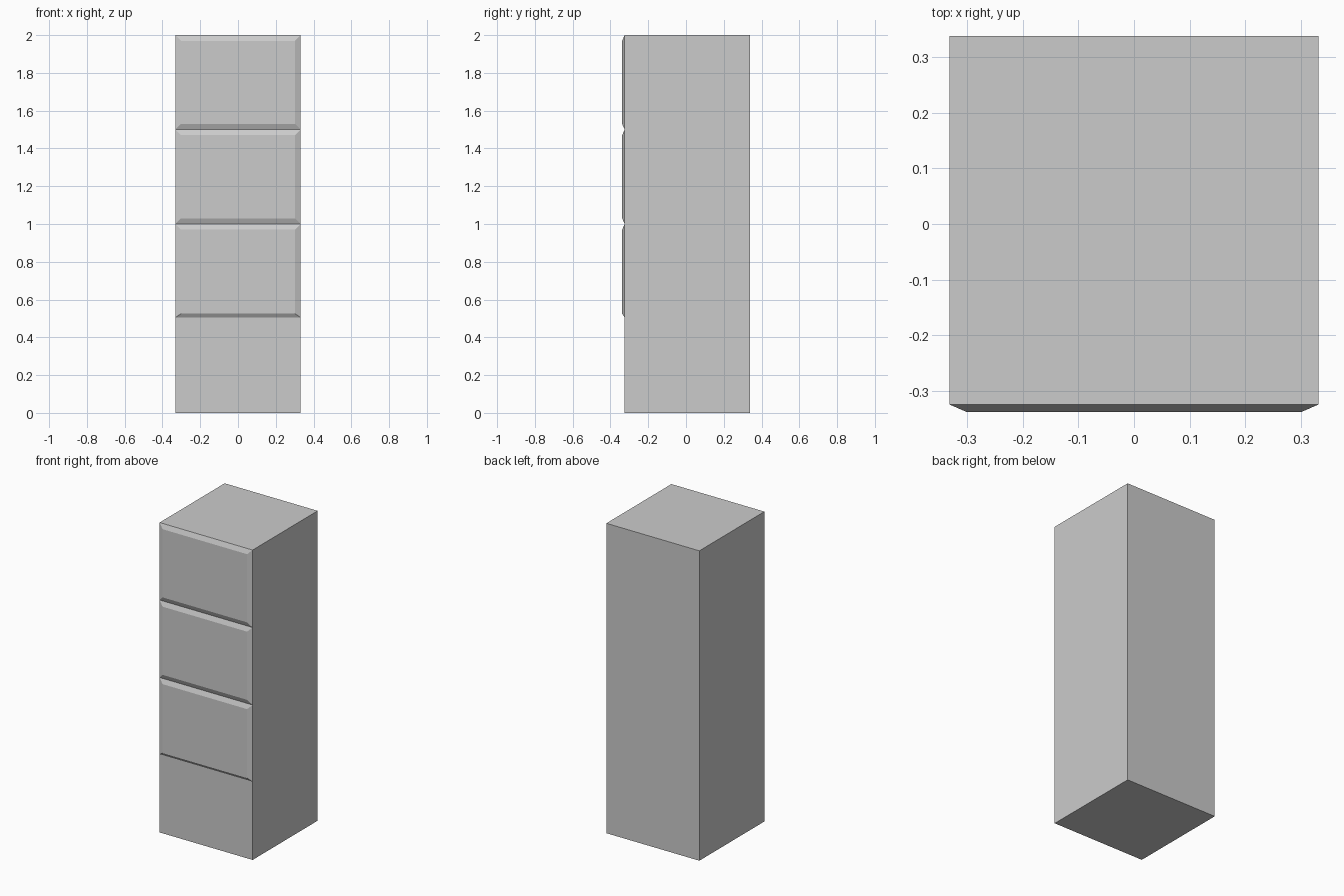
import bpy, bmesh

if "Cube" in bpy.data.objects:
    bpy.data.objects.remove(bpy.data.objects["Cube"])

W, BACK, BASE, FRONT, H = 0.332, 0.338, -0.325, -0.338, 2.0
IN = 0.03  # chamfer width of the drawer fronts


def make_object(name, bm):
    bmesh.ops.recalc_face_normals(bm, faces=bm.faces)
    mesh = bpy.data.meshes.new(name)
    bm.to_mesh(mesh)
    bm.free()
    ob = bpy.data.objects.new(name, mesh)
    bpy.context.collection.objects.link(ob)


# Cabinet body, including the flat lowest front
bm = bmesh.new()
bmesh.ops.create_cube(bm, size=1)
bmesh.ops.scale(bm, vec=(2 * W, BACK - BASE, H), verts=bm.verts)
bmesh.ops.translate(bm, vec=(0, (BACK + BASE) / 2, H / 2), verts=bm.verts)
make_object("cabinet_body", bm)


# Raised drawer front with four chamfered edges, open where it meets the body
def drawer_front(name, z0, z1, low_in):
    bm = bmesh.new()

    def ring(x, y, a, b):
        return [bm.verts.new(p) for p in
                ((-x, y, a), (x, y, a), (x, y, b), (-x, y, b))]

    outer = ring(W, BASE, z0, z1)
    inner = ring(W - IN, FRONT, z0 + low_in, z1 - IN)
    bm.faces.new(inner)
    for i in range(4):
        j = (i + 1) % 4
        bm.faces.new((outer[i], outer[j], inner[j], inner[i]))
    bm.faces.new(outer[::-1])
    make_object(name, bm)


drawer_front("lower_drawer_front", 0.505, 1.0, 0.02)
drawer_front("middle_drawer_front", 1.0, 1.5, IN)
drawer_front("upper_drawer_front", 1.5, 2.0, IN)
